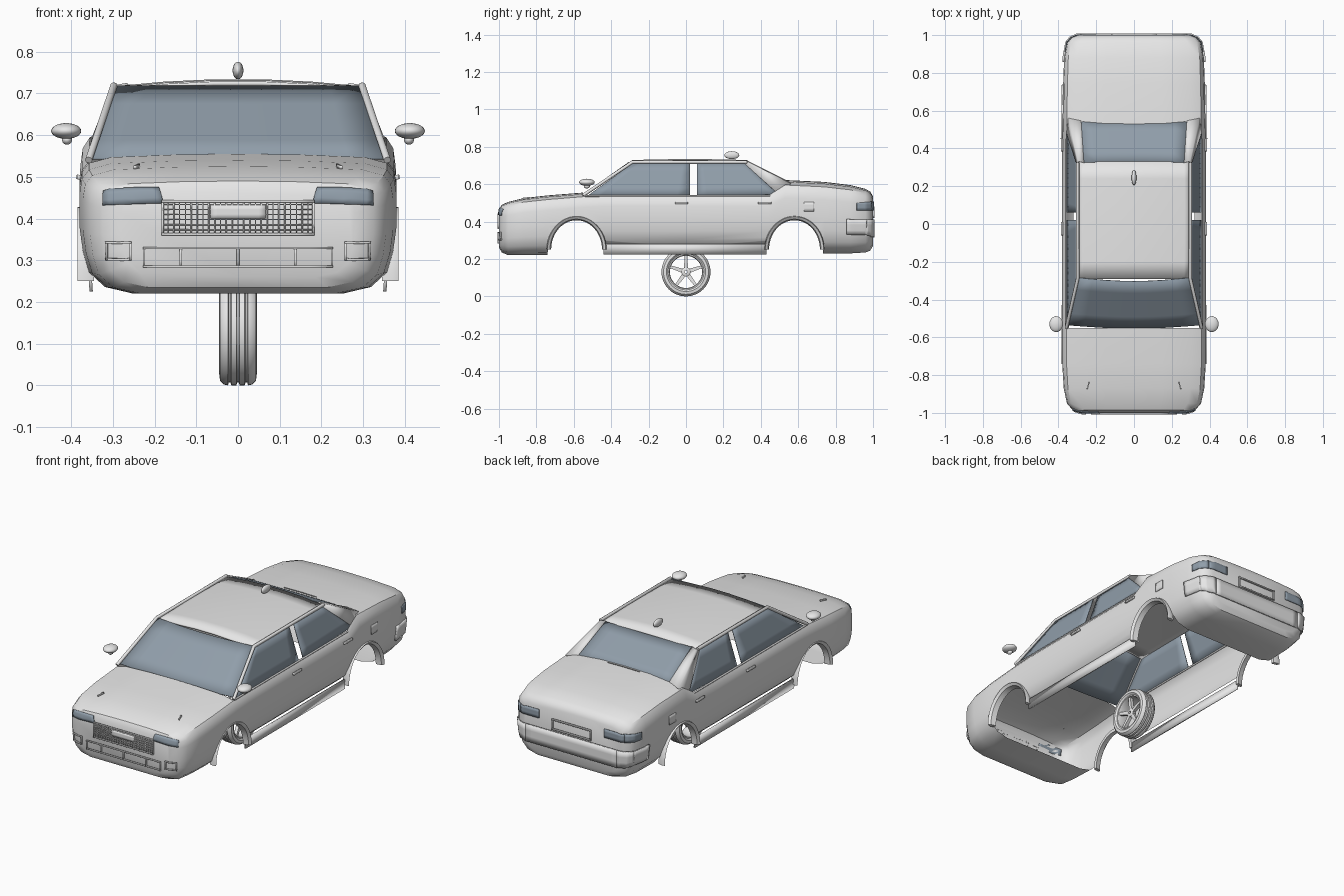
import bpy, bmesh, math
from mathutils import Vector
from mathutils.bvhtree import BVHTree

default = bpy.data.objects.get("Cube")
if default:
    bpy.data.objects.remove(default, do_unlink=True)


def material(name, r, g, b):
    m = bpy.data.materials.new(name)
    m.use_nodes = True
    m.diffuse_color = (r, g, b, 1)
    m.node_tree.nodes["Principled BSDF"].inputs["Base Color"].default_value = (r, g, b, 1)
    return m


paint = material("light_grey_paint", .8, .8, .8)
glass = material("blue_grey_glass", .28, .34, .4)


def smooth(obj, degrees=35):
    bpy.ops.object.select_all(action="DESELECT")
    obj.select_set(True)
    bpy.context.view_layer.objects.active = obj
    bpy.ops.object.shade_smooth_by_angle(angle=math.radians(degrees))
    return obj


def make_object(name, bm, mat):
    bmesh.ops.recalc_face_normals(bm, faces=bm.faces)
    mesh = bpy.data.meshes.new(name)
    bm.to_mesh(mesh)
    bm.free()
    mesh.materials.append(mat)
    obj = bpy.data.objects.new(name, mesh)
    bpy.context.collection.objects.link(obj)
    return smooth(obj)


def skin(name, rows, mat=paint, ring=False, loop=False, caps=False):
    """Join rows of points with quads; ring closes each row, loop closes the rows."""
    bm = bmesh.new()
    grid = [[bm.verts.new(p) for p in row] for row in rows]
    n, m = len(grid), len(grid[0])
    for i in range(n if loop else n - 1):
        for j in range(m if ring else m - 1):
            a, b = grid[i], grid[(i + 1) % n]
            k = (j + 1) % m
            bm.faces.new((a[j], a[k], b[k], b[j]))
    if caps:
        bm.faces.new(grid[0])
        bm.faces.new(grid[-1])
    return make_object(name, bm, mat)


def mirror(obj):
    obj.modifiers.new("mirror", "MIRROR")
    return obj


def thicken(obj, amount, offset=0):
    mod = obj.modifiers.new("thickness", "SOLIDIFY")
    mod.thickness = amount
    mod.offset = offset
    return obj


def between(a, b, t):
    return Vector(a).lerp(Vector(b), t)


# Body shell: one cross-section swept along y; stations hold y, half width, bottom, top
half = [(0, 0), (.66, 0), (.84, .05), (.94, .16), (.98, .32), (1, .5), (1, .75),
        (.985, .86), (.94, .93), (.8, .975), (.4, .995), (0, 1)]
section = half + [(-u, v) for u, v in half[-2:0:-1]]
stations = [(-1, .28, .26, .465), (-.985, .325, .235, .49), (-.95, .355, .22, .505),
            (-.87, .372, .22, .525), (-.74, .38, .22, .54), (-.55, .38, .24, .555),
            (-.44, .38, .25, .56), (0, .38, .25, .56), (.44, .38, .25, .56),
            (.53, .378, .24, .622), (.74, .375, .23, .612), (.88, .37, .23, .595),
            (.96, .355, .235, .575), (.985, .335, .245, .56), (1, .3, .27, .535)]
body = skin("body_shell", [[(u * w, y, lo + v * (hi - lo)) for u, v in section]
                           for y, w, lo, hi in stations], ring=True, caps=True)

# Wheel openings
arches = (-.585, .58)
arch_y, arch_z, arch_base = .154, .175, .25
cutters = []
for y in arches:
    bpy.ops.mesh.primitive_cylinder_add(vertices=48, radius=1, depth=2, location=(0, y, arch_base),
                                        rotation=(0, math.pi / 2, 0))
    cutter = bpy.context.object
    cutter.name = "arch_cutter"
    cutter.scale = (arch_z, arch_y, 1)
    cutter.hide_render = True
    cut = body.modifiers.new("arch", "BOOLEAN")
    cut.operation, cut.solver, cut.object = "DIFFERENCE", "EXACT", cutter
    cutters.append(cutter)
cut_mesh = bpy.data.meshes.new_from_object(
    body.evaluated_get(bpy.context.evaluated_depsgraph_get()))
body.modifiers.clear()
body.data = cut_mesh
for cutter in cutters:
    bpy.data.objects.remove(cutter, do_unlink=True)


def on_arch(p):
    return any(abs(math.hypot((p.y - y) / arch_y, (p.z - arch_base) / arch_z) - 1) < .02
               for y in arches)


# Open the cabin top, the underside and the inner wheel tunnels
bm = bmesh.new()
bm.from_mesh(cut_mesh)
unwanted = []
for f in bm.faces:
    c, n = f.calc_center_median(), f.normal
    cabin = -.55 < c.y < .53 and abs(c.x) < .345 and c.z > .5 and n.z > .3
    floor = -.74 < c.y < .73 and n.z < -.9 and c.z < .3
    tunnel = abs(n.x) < .3 and all(on_arch(v.co) for v in f.verts)
    if cabin or floor or tunnel:
        unwanted.append(f)
bmesh.ops.delete(bm, geom=unwanted, context="FACES")
bm.to_mesh(cut_mesh)
surface = BVHTree.FromBMesh(bm)
bm.free()
smooth(body)

# Wheel arch lips
for label, y in zip(("front", "rear"), arches):
    rows = []
    for i in range(25):
        a = math.pi * i / 24
        rows.append([(x, y + math.cos(a) * (arch_y + d), arch_base + math.sin(a) * (arch_z + d))
                     for x, d in ((.345, -.018), (.375, -.012), (.385, .002), (.37, .006), (.345, 0))])
    mirror(skin(label + "_arch_lip", rows, ring=True, caps=True))

# Sill flanges
mirror(thicken(skin("sill_flange", [[(.352, y, .225), (.356, y, .28)] for y in (-.44, .43)]), .008))

# Roof
roof = [[(x * (.298 - .01 * abs(y - .02)), y, .735 - .018 * x * x - .06 * (y - .02) ** 2)
         for x in (-1, -.9, -.6, -.2, .2, .6, .9, 1)] for y in (-.29, -.2, -.05, .1, .24, .33)]
thicken(skin("roof", roof), .01, -1)


def pane(name, low, high, bulge=0, mat=glass):
    """Slightly bowed sheet between a lower and an upper edge."""
    rows = []
    for j in range(5):
        row = []
        for i in range(9):
            p = between(between(*low, i / 8), between(*high, i / 8), j / 4)
            row.append(p + Vector((0, bulge * math.sin(math.pi * i / 8), 0)))
        rows.append(row)
    return thicken(skin(name, rows, mat), .004)


# Windows, with an open gap between the side panes
pane("windshield", ((-.352, -.535, .543), (.352, -.535, .543)),
     ((-.292, -.285, .718), (.292, -.285, .718)), -.018)
pane("rear_window", ((-.29, .54, .612), (.29, .54, .612)),
     ((-.268, .325, .72), (.268, .325, .72)), .005)
mirror(pane("front_side_window", ((.357, -.53, .535), (.357, .022, .535)),
            ((.297, -.28, .715), (.297, .022, .715))))
mirror(pane("rear_side_window", ((.357, .06, .535), (.354, .5, .545)),
            ((.297, .06, .715), (.297, .315, .715))))

# Rear pillars
tops = ((.297, .305, .717), (.294, .332, .717), (.265, .325, .722))
feet = ((.357, .49, .55), (.345, .56, .6), (.28, .545, .613))
mirror(thicken(skin("rear_pillar", [tops, feet]), .008))


def tube(name, points, radius):
    curve = bpy.data.curves.new(name, "CURVE")
    curve.dimensions = "3D"
    curve.bevel_depth = radius
    curve.bevel_resolution = 2
    curve.use_fill_caps = True
    spline = curve.splines.new("POLY")
    spline.points.add(len(points) - 1)
    for target, p in zip(spline.points, points):
        target.co = (*p, 1)
    curve.materials.append(paint)
    obj = bpy.data.objects.new(name, curve)
    bpy.context.collection.objects.link(obj)
    return mirror(obj)


# Front pillars and roof rails, belt trim
tube("pillar_and_roof_rail", [(.358, -.55, .54), (.298, -.287, .718), (.298, .325, .718)], .009)
tube("belt_trim", [(.359, -.54, .537), (.359, .46, .537)], .005)


def patch(name, quads, mat=paint, height=.004, columns=8, both=False):
    """Thin plates laid on the nearest part of the body."""
    bm = bmesh.new()
    for a, b, c, d in quads:
        grid = []
        for j in range(4):
            row = []
            for i in range(columns + 1):
                p = between(between(a, b, i / columns), between(d, c, i / columns), j / 3)
                spot, normal, _, _ = surface.find_nearest(p)
                row.append(bm.verts.new(spot + normal * height / 2))
            grid.append(row)
        for r, s in zip(grid, grid[1:]):
            for i in range(columns):
                bm.faces.new((r[i], r[i + 1], s[i + 1], s[i]))
    obj = thicken(make_object(name, bm, mat), height)
    return mirror(obj) if both else obj


def panel(x0, y0, x1, y1, z0, z1):
    return ((x0, y0, z0), (x1, y1, z0), (x1, y1, z1), (x0, y0, z1))


def frame(x0, x1, z0, z1, y=-1, t=.005):
    return [panel(x0, y, x1, y, z0, z0 + t), panel(x0, y, x1, y, z1 - t, z1),
            panel(x0, y, x0 + t, y, z0, z1), panel(x1 - t, y, x1, y, z0, z1)]


# Nose: headlights, grille, lower intake, fog lights
patch("headlight", [((.178, -1, .437), (.325, -.99, .432), (.325, -.98, .468), (.19, -1, .478))],
      glass, both=True)
patch("grille_frame", frame(-.183, .183, .36, .444), height=.009)
bars = [panel(x - .0015, -1, x + .0015, -1, .362, .442) for x in [i * .014 for i in range(-12, 13)]]
bars += [panel(-.18, -1, .18, -1, z, z + .003) for z in [.372 + i * .012 for i in range(6)]]
patch("grille_bars", bars, height=.006, columns=2)
patch("front_plate", [panel(-.066, -1, .066, -1, .4, .432)], height=.009)
slats = [panel(x - .003, -1, x + .003, -1, .285, .33) for x in (-.137, 0, .137)]
patch("lower_intake", frame(-.228, .228, .283, .332) + slats, height=.008)
patch("fog_light_frame", frame(.255, .318, .3, .345, -.992), height=.008, both=True)

# Tail: lamps, bumper band, plate surround
patch("tail_light", [panel(.2, 1.02, .33, 1.02, .46, .508), panel(.33, 1.02, .43, .925, .46, .508)],
      glass, both=True)
patch("rear_bumper_band", [panel(0, 1.03, .28, 1.03, .315, .41), panel(.28, 1.03, .4, 1, .315, .41),
                           panel(.4, 1, .43, .86, .315, .41)], height=.009, both=True)
patch("plate_surround", frame(-.12, .12, .42, .48, 1.02, .007), height=.009)
patch("trunk_edge_trim", [panel(0, .545, .1, .545, .63, .636)], both=True)

# Flanks and hood: handles, fuel door, washer jets
patch("door_handle", [panel(.4, y, .4, y + .07, .497, .508) for y in (-.06, .385)],
      height=.009, both=True)
patch("fuel_door", [panel(.4, .63, .4, .685, .455, .505)], height=.003, both=True)
patch("washer_jet", [((.246, -.88, .55), (.252, -.88, .55), (.242, -.84, .55), (.236, -.84, .55))],
      height=.008, both=True)


def ellipsoid(name, location, size):
    bpy.ops.mesh.primitive_uv_sphere_add(segments=24, ring_count=12, radius=1, location=location)
    obj = bpy.context.object
    obj.name = name
    obj.scale = size
    obj.data.materials.append(paint)
    smooth(obj, 60)


# Mirrors and roof fin
for side, label in ((1, "left"), (-1, "right")):
    ellipsoid(label + "_mirror", (side * .412, -.53, .61), (.036, .042, .019))
    ellipsoid(label + "_mirror_foot", (side * .41, -.53, .589), (.012, .016, .012))
ellipsoid("roof_fin", (0, .245, .755), (.013, .04, .021))

# Loose wheel standing under the middle of the car
hub_z = .131


def lathe(name, profile):
    rows = []
    for i in range(48):
        a = math.tau * i / 48
        rows.append([(x, r * math.cos(a), hub_z + r * math.sin(a)) for x, r in profile])
    return skin(name, rows, ring=True, loop=True)


tread = [(-.036, .095), (-.045, .105), (-.043, .12), (-.034, .129)]
for x in (-.02, 0, .02):
    tread += [(x - .004, .131), (x - .002, .124), (x + .002, .124), (x + .004, .131)]
tread += [(-x, r) for x, r in tread[3::-1]]
lathe("tyre", tread)
lathe("rim", [(-.037, .09), (-.037, .098), (.037, .098), (.037, .09), (.025, .086), (-.025, .086)])
lathe("hub", [(.005, .008), (.005, .024), (.026, .024), (.03, .018), (.03, .008)])

# Five tapered spokes
bm = bmesh.new()
for k in range(5):
    a = math.pi / 2 + math.tau * k / 5
    out, across = Vector((0, math.cos(a), math.sin(a))), Vector((0, -math.sin(a), math.cos(a)))
    ends = []
    for r, w, x in ((.018, .011, .026), (.09, .007, .032)):
        base = out * r + Vector((0, 0, hub_z))
        ends.append([bm.verts.new(base + across * s * w + Vector((x - d, 0, 0)))
                     for s, d in ((-1, 0), (1, 0), (1, .018), (-1, .018))])
    for j in range(4):
        bm.faces.new((ends[0][j], ends[0][j - 1], ends[1][j - 1], ends[1][j]))
make_object("spokes", bm, paint)
